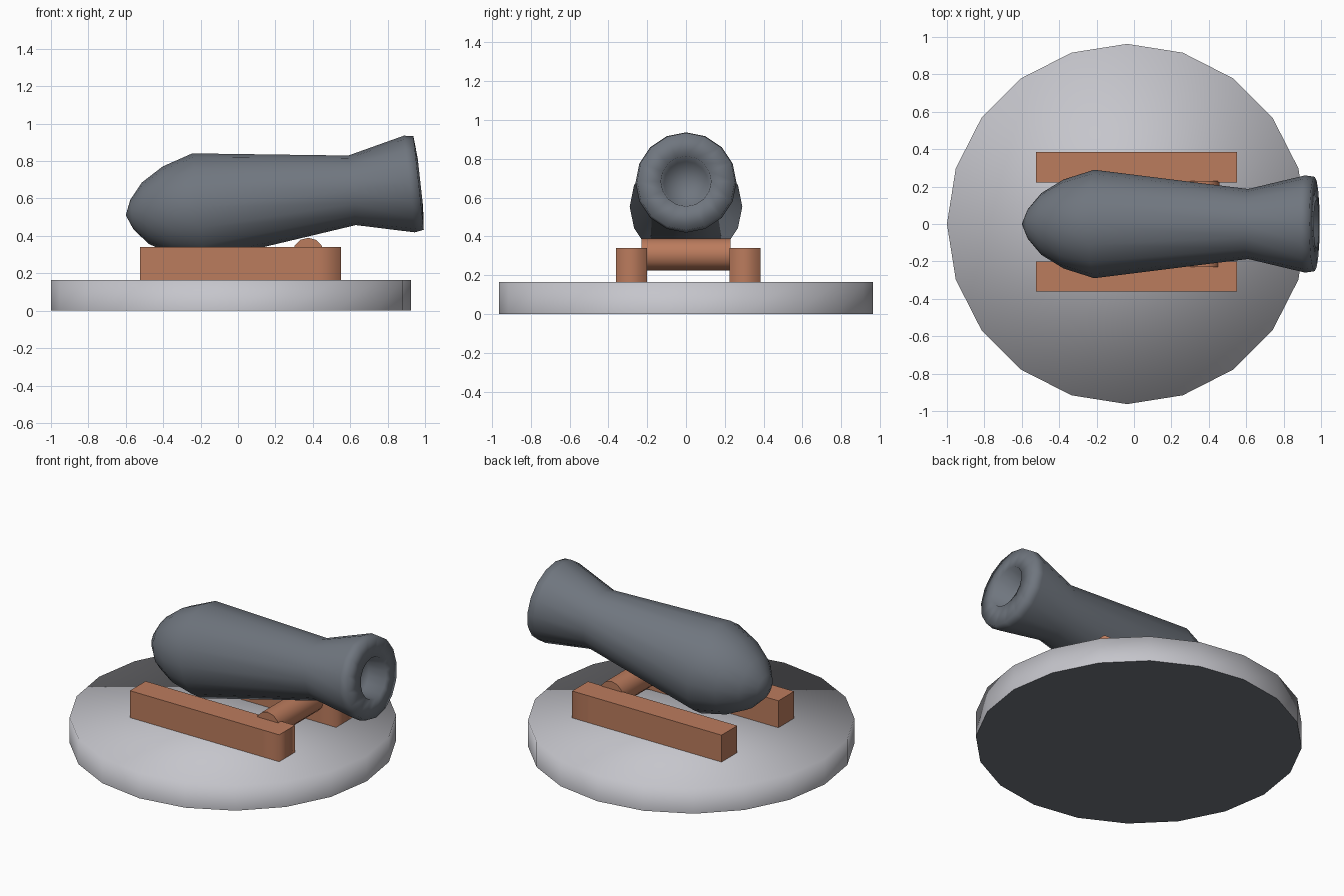
import bpy, bmesh, math
from mathutils import Matrix, Vector

if "Cube" in bpy.data.objects:
    bpy.data.objects.remove(bpy.data.objects["Cube"])


def material(name, rgb):
    m = bpy.data.materials.new(name)
    m.diffuse_color = (*rgb, 1)
    m.use_nodes = True
    m.node_tree.nodes["Principled BSDF"].inputs["Base Color"].default_value = m.diffuse_color
    return m


IRON = material("dark iron", (0.16, 0.18, 0.21))
STONE = material("pale grey", (0.56, 0.56, 0.60))
WOOD = material("red brown wood", (0.50, 0.20, 0.11))


def finish(name, bm, mats, matrix=Matrix(), angle=None):
    bm.normal_update()
    bmesh.ops.recalc_face_normals(bm, faces=bm.faces[:])
    bm.transform(matrix)
    for f in bm.faces:
        f.smooth = True
    if angle is not None:
        for e in bm.edges:
            e.smooth = e.calc_face_angle(0) < math.radians(angle)
    me = bpy.data.meshes.new(name)
    bm.to_mesh(me)
    bm.free()
    for m in mats:
        me.materials.append(m)
    ob = bpy.data.objects.new(name, me)
    bpy.context.collection.objects.link(ob)
    return ob


def lathe(profile, sides):
    """Turn (height, radius) points about local z; both ends are closed."""
    bm = bmesh.new()
    rings = []
    for h, r in profile:
        count = sides if r > 0 else 1
        rings.append([bm.verts.new((r * math.cos(2 * math.pi * i / sides),
                                    r * math.sin(2 * math.pi * i / sides), h))
                      for i in range(count)])
    for a, b in zip(rings, rings[1:]):
        for i in range(sides):
            j = (i + 1) % sides
            corners = [a[i % len(a)], a[j % len(a)], b[j % len(b)], b[i % len(b)]]
            bm.faces.new(list(dict.fromkeys(corners)))
    for ring in (rings[0], rings[-1]):
        if len(ring) > 1:
            bm.faces.new(ring)
    return bm


# Round base with a dark underside
bm = lathe([(0, 0.963), (0.165, 0.963)], 20)
bm.normal_update()
for f in bm.faces:
    if all(v.co.z < 0.01 for v in f.verts):
        f.material_index = 1
        for e in f.edges:
            e.smooth = False
finish("round_base", bm, [STONE, IRON], Matrix.Translation((-0.037, 0, 0)))

# Barrel with rounded breech, flared muzzle and shallow bore
barrel = [(0, 0), (0.033, 0.08), (0.105, 0.165), (0.225, 0.238), (0.39, 0.29),
          (1.217, 0.187), (1.525, 0.26), (1.575, 0.252), (1.585, 0.13),
          (1.47, 0.115), (1.46, 0)]
tilt = Matrix.Translation((-0.6, 0, 0.51)) @ Matrix.Rotation(math.radians(90 - 6.3), 4, 'Y')
finish("barrel", lathe(barrel, 16), [IRON], tilt)

# Side rails, softened round the front end
for name, y in (("left_rail", 0.304), ("right_rail", -0.281)):
    bm = bmesh.new()
    bmesh.ops.create_cube(bm, size=1)
    bmesh.ops.scale(bm, vec=(1.075, 0.162, 0.18), verts=bm.verts[:])
    bmesh.ops.translate(bm, vec=(0.0125, y, 0.25), verts=bm.verts[:])
    bmesh.ops.bisect_plane(bm, geom=bm.verts[:] + bm.edges[:] + bm.faces[:],
                           plane_co=(0.43, 0, 0), plane_no=(1, 0, 0))
    bm.normal_update()
    for e in bm.edges:
        front = all(v.co.x > 0.5 for v in e.verts)
        vertical = abs(e.verts[0].co.z - e.verts[1].co.z) > 0.1
        e.smooth = (front and vertical) or e.calc_face_angle(0) < 0.5
    finish(name, bm, [WOOD])

# Round cross bar between the rails
finish("cross_bar", lathe([(-0.23, 0.083), (0.23, 0.083)], 12), [WOOD],
       Matrix.Translation((0.375, 0, 0.307)) @ Matrix.Rotation(math.pi / 2, 4, 'X'), 40)
